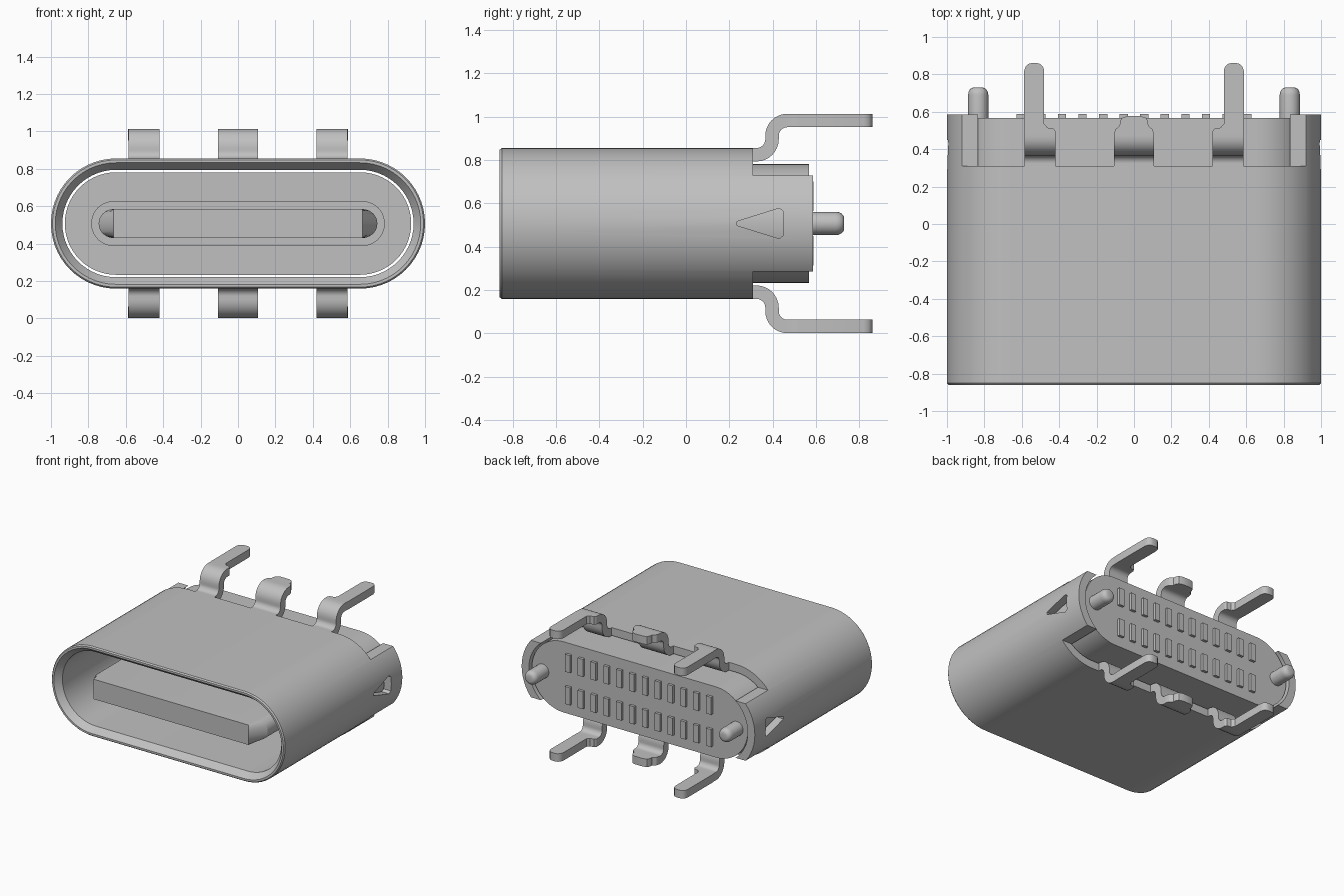
import bpy, bmesh, math

if "Cube" in bpy.data.objects:
    bpy.data.objects.remove(bpy.data.objects["Cube"])

CZ = 0.507  # height of the connector's centre line
metal = bpy.data.materials.new("grey_metal")
metal.diffuse_color = (0.53, 0.53, 0.53, 1)
metal.use_nodes = True
metal.node_tree.nodes["Principled BSDF"].inputs["Base Color"].default_value = metal.diffuse_color


def finish(bm, name, smooth=True):
    bmesh.ops.recalc_face_normals(bm, faces=bm.faces)
    me = bpy.data.meshes.new(name)
    bm.to_mesh(me)
    bm.free()
    ob = bpy.data.objects.new(name, me)
    bpy.context.collection.objects.link(ob)
    me.materials.append(metal)
    if smooth:
        bpy.ops.object.select_all(action='DESELECT')
        ob.select_set(True)
        bpy.context.view_layer.objects.active = ob
        bpy.ops.object.shade_smooth_by_angle(angle=math.radians(30))
    return ob


def loft(bm, rings, cx=0.0, n=20, closed=False):
    """Loft stadium rings (half straight, x radius, z radius, y) along y."""
    loops = []
    for half, rx, rz, y in rings:
        loop = []
        for side, start in ((1, -90), (-1, 90)):
            for i in range(n + 1):
                if half == 0 and i == n:
                    continue
                a = math.radians(start + 180 * i / n)
                loop.append(bm.verts.new((cx + side * half + rx * math.cos(a), y,
                                          CZ + rz * math.sin(a))))
        loops.append(loop)
    pairs = list(zip(loops, loops[1:]))
    if closed:
        pairs.append((loops[-1], loops[0]))
    else:
        bm.faces.new(loops[0])
        bm.faces.new(loops[-1])
    for a, b in pairs:
        for i in range(len(a)):
            j = (i + 1) % len(a)
            bm.faces.new((a[i], a[j], b[j], b[i]))


def box(bm, x0, x1, y0, y1, z0, z1):
    v = [bm.verts.new((x, y, z)) for x in (x0, x1) for y in (y0, y1) for z in (z0, z1)]
    for f in ((0, 1, 3, 2), (4, 5, 7, 6), (0, 1, 5, 4), (2, 3, 7, 6), (0, 2, 6, 4), (1, 3, 7, 5)):
        bm.faces.new([v[i] for i in f])


# Outer shell: a stadium tube with a chamfered mouth
S = 0.652
bm = bmesh.new()
loft(bm, [(S, r, r, y) for r, y in ((0.348, 0.585), (0.348, -0.85), (0.34, -0.86),
                                    (0.325, -0.86), (0.287, -0.81), (0.287, 0.585))],
     n=28, closed=True)
shell = finish(bm, "outer_shell", False)

# Cutters: rear notches above and below, and the triangular side windows
bm = bmesh.new()
box(bm, -1.2, 1.2, 0.31, 1, 0.728, 1.2)
box(bm, -1.2, 1.2, 0.31, 1, -0.2, 0.286)
tri = ((0.235, 0.498), (0.235, 0.516), (0.43, 0.577), (0.45, 0.562), (0.45, 0.452), (0.43, 0.437))
ends = [[bm.verts.new((x, y, z)) for y, z in tri] for x in (-1.2, 1.2)]
for e in ends:
    bm.faces.new(e)
for i in range(6):
    j = (i + 1) % 6
    bm.faces.new((ends[0][i], ends[0][j], ends[1][j], ends[1][i]))
cutter = finish(bm, "shell_cutter", False)
cutter.hide_render = True
mod = shell.modifiers.new("cut", 'BOOLEAN')
mod.operation, mod.solver, mod.object = 'DIFFERENCE', 'EXACT', cutter
bpy.ops.object.select_all(action='DESELECT')
shell.select_set(True)
bpy.context.view_layer.objects.active = shell
bpy.ops.object.modifier_apply(modifier="cut")
bpy.data.objects.remove(cutter)
bpy.ops.object.shade_smooth_by_angle(angle=math.radians(30))

# Inner body filling the rear of the shell
bm = bmesh.new()
loft(bm, [(S, 0.274, 0.274, 0.18), (S, 0.274, 0.274, 0.567)], n=28)
finish(bm, "inner_body")

# Tongue with slanted front corners, and the thicker collar at its root
bm = bmesh.new()
loft(bm, [(0.665, 0.0, 0.077, -0.82), (0.665, 0.08, 0.077, -0.7), (0.665, 0.08, 0.077, 0.2)])
finish(bm, "tongue")
bm = bmesh.new()
loft(bm, [(0.665, 0.12, 0.12, -0.08), (0.665, 0.12, 0.12, 0.2)])
finish(bm, "tongue_collar")

# Locating pegs with domed ends
for side, label in ((-1, "left"), (1, "right")):
    bm = bmesh.new()
    rs = [(0.054, 0.55), (0.054, 0.69)]
    rs += [(0.024 + 0.03 * math.cos(a), 0.69 + 0.04 * math.sin(a))
           for a in (math.radians(d) for d in (22, 45, 67, 90))]
    loft(bm, [(0, r, r, y) for r, y in rs], cx=0.833 * side, n=14)
    finish(bm, label + "_peg")

# Two rows of twelve rear contacts
bm = bmesh.new()
for i in range(12):
    x = (i - 5.5) * 0.11
    for z in (CZ - 0.125, CZ + 0.125):
        box(bm, x - 0.022, x + 0.022, 0.5, 0.588, z - 0.068, z + 0.068)
finish(bm, "rear_contacts", False)

# S-bent legs: centre line in (y, z) with its bends as arcs
T = 0.031


def bend_path(y_stops):
    pts = [(0.29, 0.824, 0, 1), (0.325, 0.824, 0, 1)]
    arcs = ((0.325, 0.896, 0.072, -90, 0, 1), (0.467, 0.912, 0.07, 180, 90, -1))
    for cy, cz, r, a0, a1, s in arcs:
        for k in range(9):
            a = math.radians(a0 + (a1 - a0) * k / 8)
            c, d = math.cos(a), math.sin(a)
            pts.append((cy + r * c, cz + r * d, -s * c, -s * d))
    return pts + [(y, 0.982, 0, 1) for y in y_stops]


def width_at(y, table):
    for (ya, a0, a1), (yb, b0, b1) in zip(table, table[1:]):
        if y <= yb:
            t = max(0, (y - ya) / (yb - ya))
            return a0 + (b0 - a0) * t, a1 + (b1 - a1) * t
    return table[-1][1:]


def leg(name, table, sx, sz):
    bm = bmesh.new()
    loops = []
    for y, z, ny, nz in bend_path([row[0] for row in table if row[0] > 0.47]):
        x0, x1 = width_at(y, table)
        loops.append([bm.verts.new((sx * x, y + s * T * ny, CZ + sz * (z + s * T * nz - CZ)))
                      for x, s in ((x0, -1), (x1, -1), (x1, 1), (x0, 1))])
    for a, b in zip(loops, loops[1:]):
        for i in range(4):
            j = (i + 1) % 4
            bm.faces.new((a[i], a[j], b[j], b[i]))
    bm.faces.new(loops[0])
    bm.faces.new(loops[-1])
    finish(bm, name)


long_leg = [(0.2, 0.42, 0.585), (0.495, 0.42, 0.585), (0.51, 0.43, 0.587), (0.515, 0.462, 0.587),
            (0.535, 0.48, 0.587), (0.82, 0.48, 0.587), (0.842, 0.487, 0.58), (0.856, 0.502, 0.565),
            (0.86, 0.518, 0.549)]
short_tab = [(0.2, -0.108, 0.108), (0.48, -0.108, 0.108), (0.505, -0.1, 0.1), (0.525, -0.077, 0.077),
             (0.55, -0.074, 0.074), (0.568, -0.062, 0.062), (0.577, -0.035, 0.035)]
for sz, level in ((1, "upper"), (-1, "lower")):
    leg(level + "_left_leg", long_leg, -1, sz)
    leg(level + "_right_leg", long_leg, 1, sz)
    leg(level + "_centre_tab", short_tab, 1, sz)
